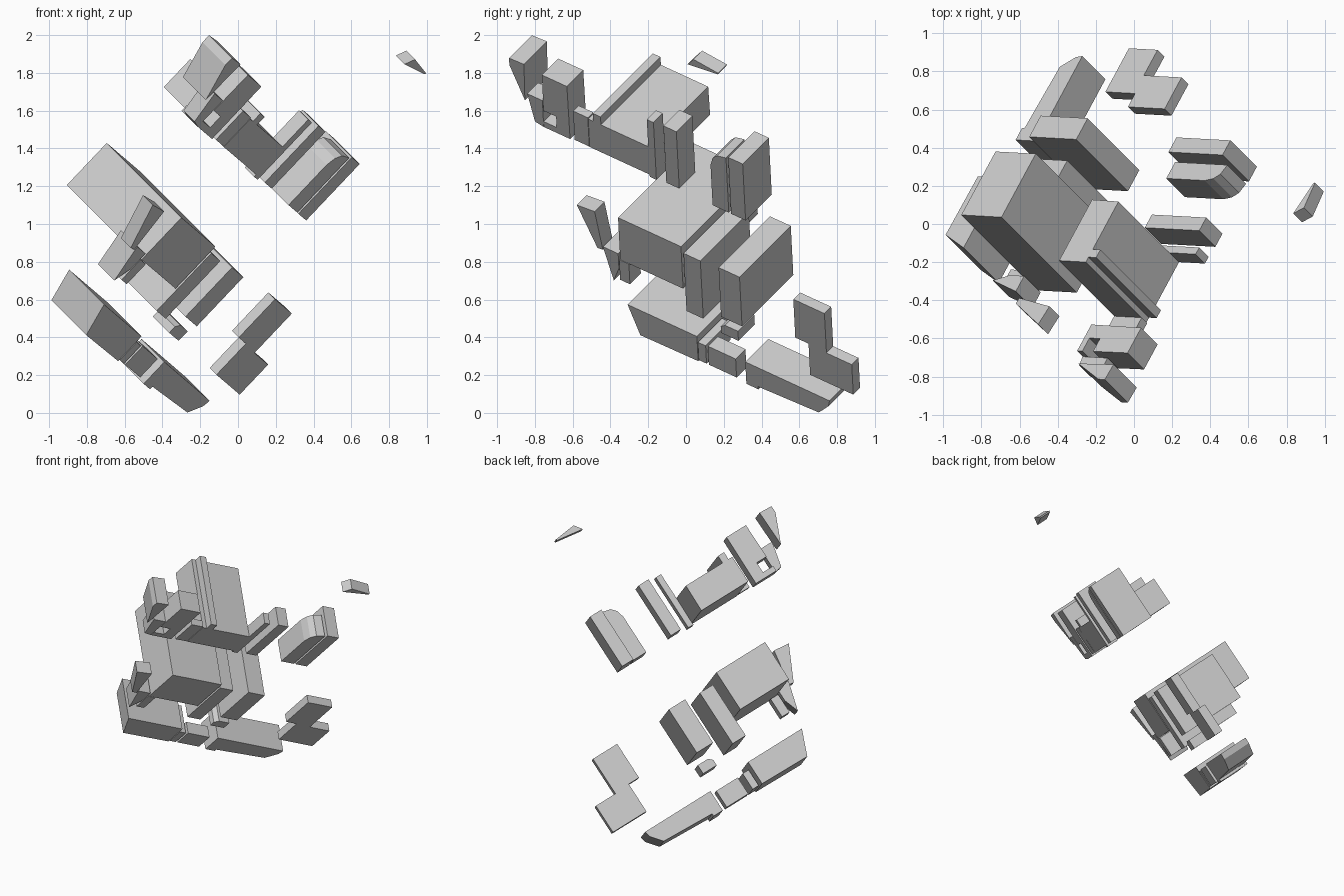
import bpy, bmesh
from mathutils import Vector

# Every part is a flat profile in one tilted plane, extruded along the plane's normal
U = Vector((.6876, -.0376, .7252))   # profile "up"
V = Vector((.4403, .8157, -.3753))   # profile "across"
W = U.cross(V).normalized()          # extrusion direction (-x, +y, +z)
BASE = .562                          # all parts share this base plane


def prism(name, pts, depth, base=BASE):
    bm = bmesh.new()
    rings = [[bm.verts.new(V * v + U * u + W * w) for v, u in pts]
             for w in (base, base + depth)]
    bm.faces.new(rings[0])
    bm.faces.new(rings[1])
    n = len(pts)
    for i in range(n):
        j = (i + 1) % n
        bm.faces.new((rings[0][i], rings[0][j], rings[1][j], rings[1][i]))
    bmesh.ops.recalc_face_normals(bm, faces=bm.faces)
    me = bpy.data.meshes.new(name)
    bm.to_mesh(me)
    bm.free()
    ob = bpy.data.objects.new(name, me)
    bpy.context.collection.objects.link(ob)
    return ob


def block(name, v0, v1, u0, u1, depth):
    return prism(name, [(v0, u0), (v1, u0), (v1, u1), (v0, u1)], depth)


# Bottom row
prism("low_slanted_slab", [(-.78, -.06), (-.33, -.06), (-.33, -.24), (-.705, -.245)], .32)
block("low_thin_block", -.325, -.275, -.23, -.10, .22)
block("low_small_block", -.26, -.08, -.23, -.095, .09)
prism("low_long_slab", [(-.017, -.084), (.53, -.085), (.52, -.13), (.455, -.209),
                        (.06, -.225), (.06, -.244), (-.017, -.244)], .21)
prism("stepped_plate", [(.324, .27), (.324, .55), (.526, .55), (.526, .262), (.69, .262),
                        (.69, .043), (.41, .043), (.41, .27)], .062)

# Middle row
block("middle_tower", -.162, -.026, .171, .53, .47)
block("middle_slab", -.39, -.281, .095, .516, .445)
block("middle_big_block", -.813, -.405, .25, .557, .685)
prism("middle_wedge", [(-1.083, .51), (-.967, .522), (-.925, .265), (-.96, .26)], .09)
prism("middle_slanted_strip", [(-.924, .288), (-.825, .288), (-.825, .18), (-.863, .073)], .15)
block("middle_peg", -.82, -.757, .10, .247, .10)
prism("middle_rounded_foot", [(-.168, .05), (-.055, .05), (-.055, .12), (-.14, .12),
                              (-.168, .095)], .15)

# Top row
prism("top_ridged_block", [(-.977, .988), (-.585, .988), (-.588, 1.192), (-.895, 1.192),
                           (-.895, 1.25), (-.945, 1.25), (-.945, 1.192), (-.977, 1.192)], .55)
block("top_thin_bar", -.588, -.545, .972, 1.39, .085)
block("top_bar", -.48, -.396, .985, 1.40, .147)
block("top_tall_bar", -.06, .034, .975, 1.387, .24)
prism("top_rounded_bar", [(-.18, .976), (-.18, 1.27), (-.165, 1.325), (-.135, 1.36),
                          (-.075, 1.375), (-.075, .976)], .17)
block("top_short_block", -1.075, -.98, .99, 1.20, .05)
prism("top_bracket", [(-1.275, .98), (-1.105, .98), (-1.108, 1.362), (-1.27, 1.362),
                      (-1.272, 1.10), (-1.19, 1.10), (-1.19, 1.02), (-1.275, 1.02)], .15)
prism("top_bracket_wall", [(-1.374, 1.172), (-1.276, 1.172), (-1.276, .98), (-1.332, .99)], .10)
prism("top_pointed_block", [(-1.483, 1.375), (-1.386, 1.38), (-1.392, 1.115),
                            (-1.483, 1.325)], .21)
prism("lone_sliver", [(-.297, 1.944), (-.10, 1.972), (-.097, 1.982), (-.257, 2.0)], .08)
